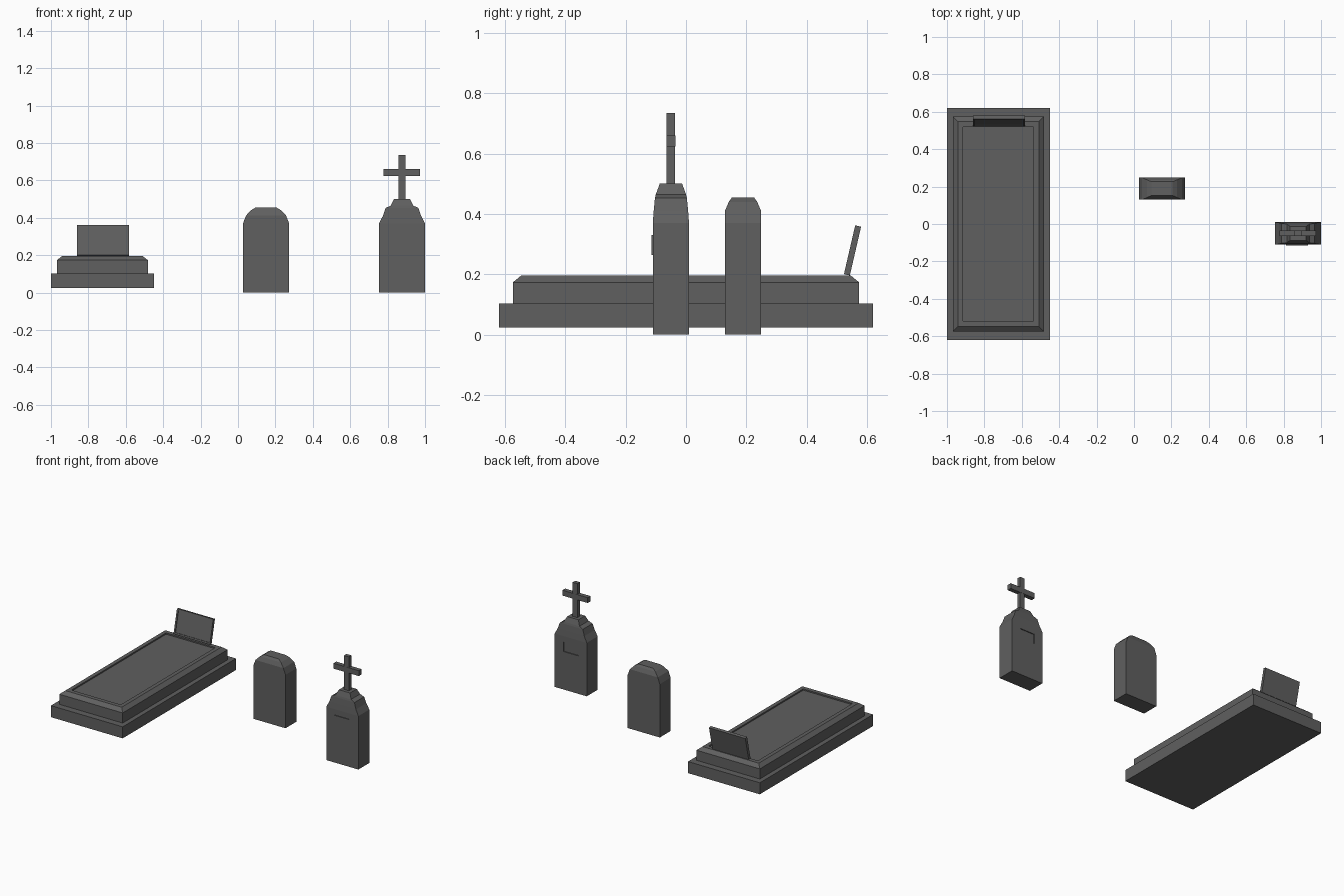
import bpy, bmesh, math
from mathutils import Matrix

if "Cube" in bpy.data.objects:
    bpy.data.objects.remove(bpy.data.objects["Cube"])

stone = bpy.data.materials.new("dark_grey_stone")
stone.diffuse_color = (0.115, 0.115, 0.115, 1)
stone.use_nodes = True
stone.node_tree.nodes["Principled BSDF"].inputs["Base Color"].default_value = stone.diffuse_color


def loft(name, rings, loc=(0, 0, 0), rot_x=0.0):
    """Stack of rectangular rings (half x, half y, z), capped at both ends."""
    bm = bmesh.new()
    loops = [[bm.verts.new((sx * hx, sy * hy, z))
              for sx, sy in ((-1, -1), (1, -1), (1, 1), (-1, 1))]
             for hx, hy, z in rings]
    for a, b in zip(loops, loops[1:]):
        for i in range(4):
            j = (i + 1) % 4
            bm.faces.new((a[i], a[j], b[j], b[i]))
    bm.faces.new(loops[0][::-1])
    bm.faces.new(loops[-1])
    bm.transform(Matrix.Translation(loc) @ Matrix.Rotation(rot_x, 4, 'X'))
    bmesh.ops.recalc_face_normals(bm, faces=bm.faces)
    me = bpy.data.meshes.new(name)
    bm.to_mesh(me)
    bm.free()
    me.materials.append(stone)
    ob = bpy.data.objects.new(name, me)
    bpy.context.collection.objects.link(ob)
    return ob


def box(name, x, y, z):
    """Box from (min, max) pairs."""
    hx, hy = (x[1] - x[0]) / 2, (y[1] - y[0]) / 2
    return loft(name, [(hx, hy, z[0]), (hx, hy, z[1])],
                ((x[0] + x[1]) / 2, (y[0] + y[1]) / 2, 0))


# Tomb: plinth, chamfered slab with sunken panel, leaning plaque
box("tomb_plinth", (-1.0, -0.45), (-0.62, 0.62), (0.023, 0.103))
loft("tomb_slab", [(0.243, 0.574, 0.10), (0.243, 0.574, 0.173),
                   (0.216, 0.547, 0.195), (0.189, 0.518, 0.195),
                   (0.189, 0.518, 0.186)], (-0.725, 0, 0))
loft("tomb_plaque", [(0.139, 0.083, -0.01), (0.139, 0.083, 0.01),
                     (0.128, 0.072, 0.01), (0.128, 0.072, 0.005)],
     (-0.722, 0.552, 0.279), math.radians(77))

# Plain rounded headstone
loft("round_headstone", [(0.123, 0.059, 0), (0.123, 0.059, 0.37),
                         (0.107, 0.059, 0.412), (0.08, 0.047, 0.44),
                         (0.057, 0.037, 0.454)], (0.15, 0.189, 0))

# Shouldered headstone with cross
body = loft("cross_headstone", [(0.123, 0.06, 0), (0.123, 0.06, 0.37),
                                (0.102, 0.057, 0.41), (0.088, 0.053, 0.452),
                                (0.06, 0.05, 0.465), (0.043, 0.037, 0.5)],
            (0.877, -0.05, 0))
box("cross_upright", (0.858, 0.895), (-0.064, -0.036), (0.49, 0.735))
box("cross_arms", (0.778, 0.972), (-0.065, -0.035), (0.623, 0.66))
box("headstone_plate", (0.813, 0.93), (-0.115, -0.105), (0.263, 0.33))

# Shallow recess in the back of the cross headstone
cutter = box("recess_cutter", (0.819, 0.932), (0.004, 0.05), (0.263, 0.33))
cutter.hide_render = True
mod = body.modifiers.new("recess", 'BOOLEAN')
mod.operation = 'DIFFERENCE'
mod.solver = 'EXACT'
mod.object = cutter
bpy.context.view_layer.objects.active = body
bpy.ops.object.modifier_apply(modifier=mod.name)
bpy.data.objects.remove(cutter)
